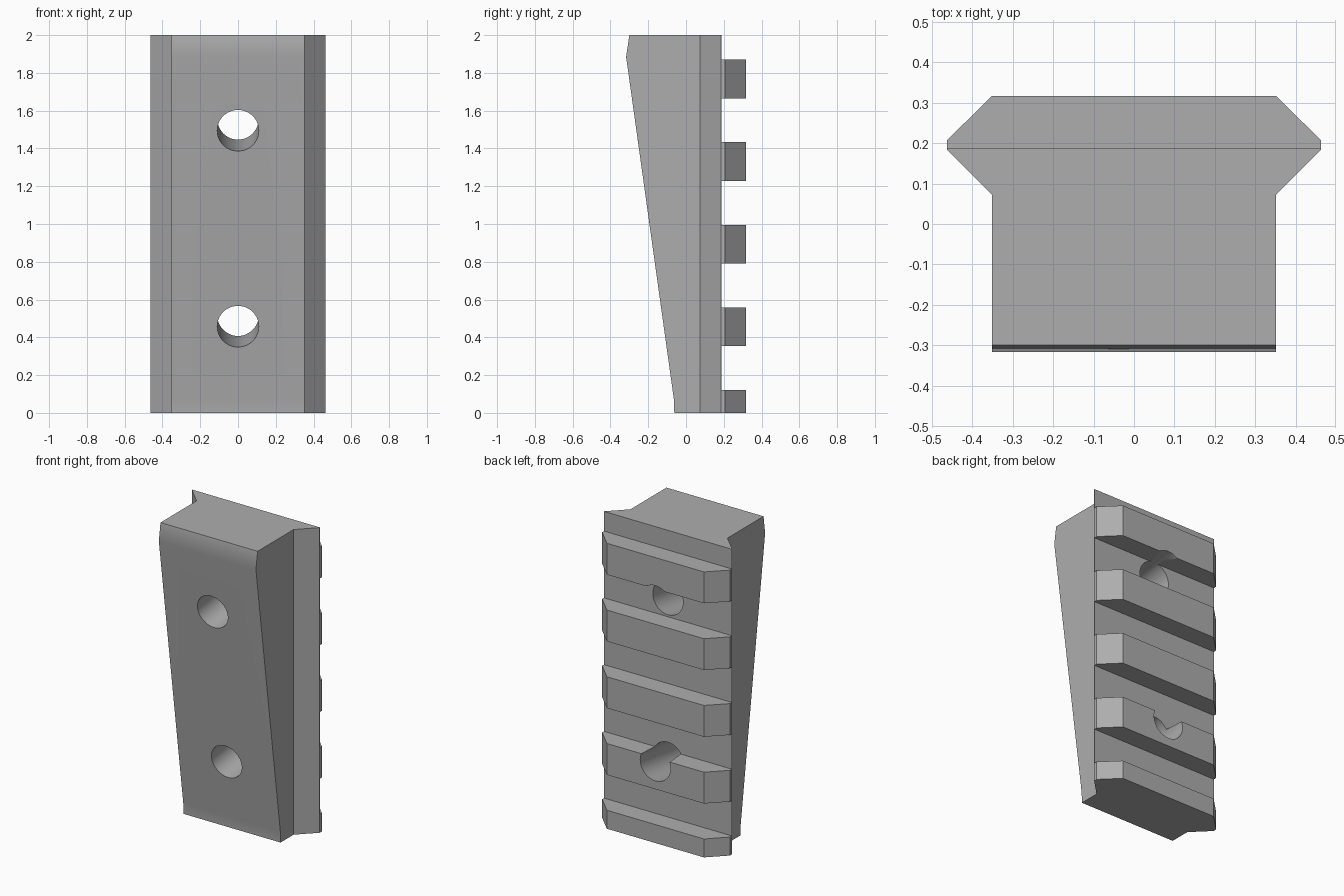
import bpy, bmesh, math
from mathutils import Matrix

cube = bpy.data.objects.get("Cube")
if cube:
    bpy.data.objects.remove(cube, do_unlink=True)

grey = bpy.data.materials.new("matte grey")
grey.use_nodes = True
colour = (0.42, 0.42, 0.42, 1)
grey.diffuse_color = colour
grey.node_tree.nodes["Principled BSDF"].inputs["Base Color"].default_value = colour


def make(name, bm):
    bmesh.ops.recalc_face_normals(bm, faces=bm.faces)
    mesh = bpy.data.meshes.new(name)
    bm.to_mesh(mesh)
    bm.free()
    mesh.materials.append(grey)
    ob = bpy.data.objects.new(name, mesh)
    bpy.context.collection.objects.link(ob)
    return ob


# Rail body: dovetail section lofted up through the sloped front profile
bm = bmesh.new()
rings = []
for z, front in [(0, -0.062), (0.07, -0.064), (1.885, -0.317), (2, -0.3)]:
    half = [(0.352, front), (0.352, 0.073), (0.463, 0.184), (0.463, 0.207), (0.352, 0.317)]
    section = half + [(-x, y) for x, y in reversed(half)]
    rings.append([bm.verts.new((x, y, z)) for x, y in section])
for low, high in zip(rings, rings[1:]):
    for i in range(len(low)):
        j = (i + 1) % len(low)
        bm.faces.new((low[i], low[j], high[j], high[i]))
bm.faces.new(rings[0])
bm.faces.new(rings[-1])
# merge the flat side strips into single faces
bmesh.ops.dissolve_limit(bm, angle_limit=0.001, verts=bm.verts, edges=bm.edges)
rail = make("rail_riser", bm)

# Cross slots that leave the five rail teeth
cutters = []
pitch, width = 0.4375, 0.232
for k in range(5):
    low = 0.121 + k * pitch
    high = low + width if k < 4 else 2.1
    bm = bmesh.new()
    bmesh.ops.create_cube(bm, size=1, matrix=Matrix.Translation((0, 0.387, (low + high) / 2))
                          @ Matrix.Diagonal((1.2, 0.4, high - low, 1)))
    cutters.append(make("slot_cutter", bm))

# Screw holes square to the sloped front
slope = math.atan(0.14)
for y, z in [(-0.262, 1.495), (-0.118, 0.4575)]:
    bm = bmesh.new()
    place = Matrix.Translation((0, y, z)) @ Matrix.Rotation(math.pi / 2 + slope, 4, 'X')
    bmesh.ops.create_cone(bm, cap_ends=True, segments=48, radius1=0.11, radius2=0.11,
                          depth=1.6, matrix=place)
    cutters.append(make("hole_cutter", bm))

bpy.ops.object.select_all(action='DESELECT')
rail.select_set(True)
bpy.context.view_layer.objects.active = rail
for cutter in cutters:
    mod = rail.modifiers.new("cut", 'BOOLEAN')
    mod.operation = 'DIFFERENCE'
    mod.solver = 'EXACT'
    mod.object = cutter
    bpy.ops.object.modifier_apply(modifier=mod.name)
    bpy.data.objects.remove(cutter, do_unlink=True)

# Soft front edges and holes, crisp corners elsewhere
bpy.ops.object.shade_smooth_by_angle(angle=math.radians(30))
weighted = rail.modifiers.new("weighted normals", 'WEIGHTED_NORMAL')
weighted.keep_sharp = True
